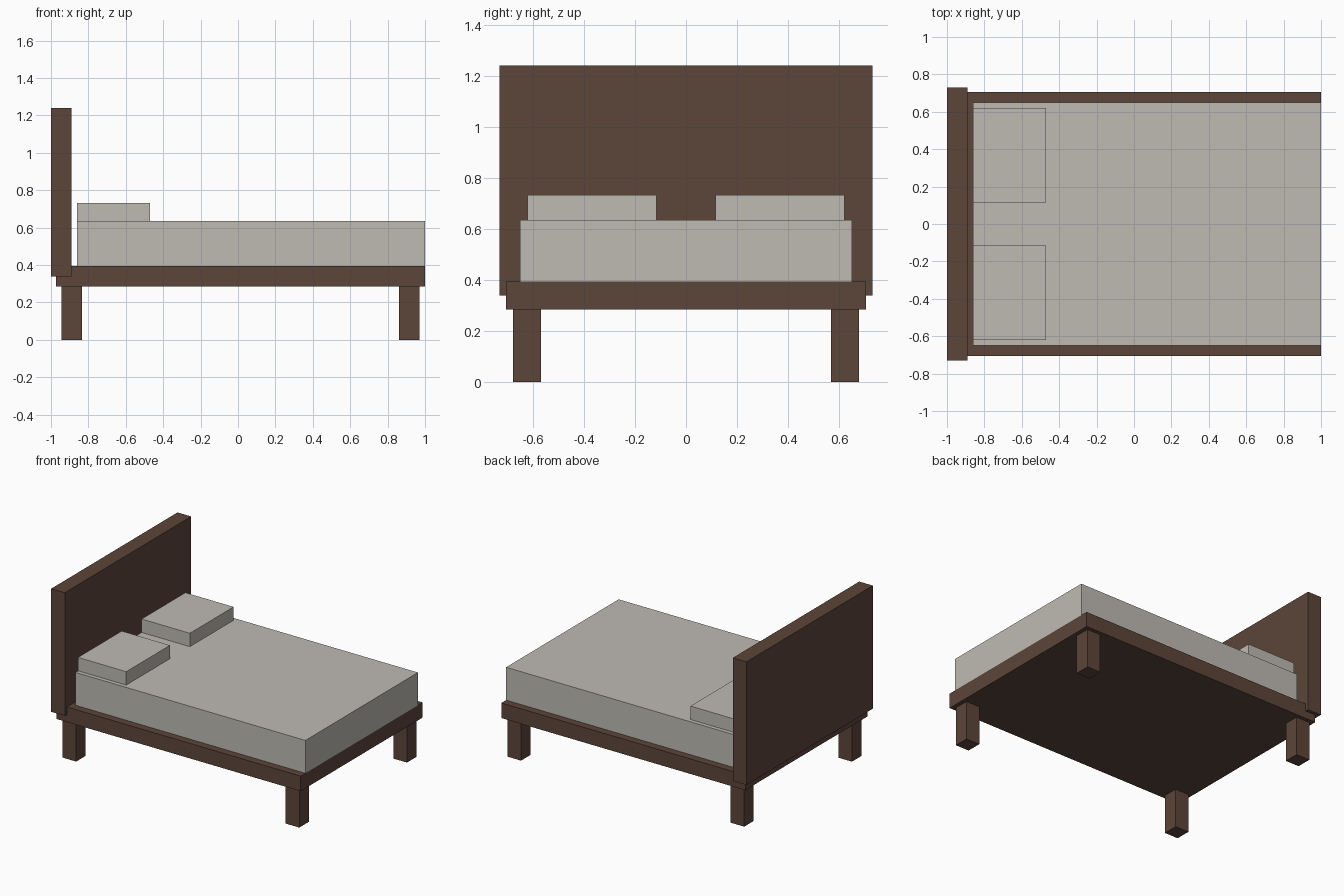
import bpy
import bmesh
from mathutils import Vector

cube = bpy.data.objects.get("Cube")
if cube:
    bpy.data.objects.remove(cube, do_unlink=True)


def make_material(name, rgb):
    mat = bpy.data.materials.new(name)
    mat.use_nodes = True
    color = (*rgb, 1.0)
    mat.diffuse_color = color
    mat.node_tree.nodes["Principled BSDF"].inputs["Base Color"].default_value = color
    return mat


def add_box(name, low, high, mat):
    """Box spanning two opposite corners, with its origin at the centre."""
    low, high = Vector(low), Vector(high)
    bm = bmesh.new()
    bmesh.ops.create_cube(bm, size=1.0)
    bmesh.ops.scale(bm, vec=high - low, verts=bm.verts)
    mesh = bpy.data.meshes.new(name)
    bm.to_mesh(mesh)
    bm.free()
    mesh.materials.append(mat)
    obj = bpy.data.objects.new(name, mesh)
    obj.location = (low + high) / 2
    bpy.context.collection.objects.link(obj)
    return obj


wood = make_material("dark brown wood", (0.107, 0.06, 0.042))
linen = make_material("warm grey linen", (0.52, 0.497, 0.456))

# Heights where the parts meet
frame_bottom, frame_top, mattress_top = 0.285, 0.395, 0.635

# Headboard, frame and mattress
add_box("headboard", (-1, -0.73, 0.34), (-0.89, 0.73, 1.24), wood)
add_box("bed_frame", (-0.973, -0.705, frame_bottom), (1, 0.705, frame_top), wood)
add_box("mattress", (-0.86, -0.65, frame_top), (1, 0.65, mattress_top), linen)

# Mirrored pillows and legs
for side, y_sign in (("right", -1), ("left", 1)):
    y0, y1 = sorted((0.115 * y_sign, 0.62 * y_sign))
    add_box(f"pillow_{side}", (-0.86, y0, mattress_top), (-0.47, y1, 0.733), linen)

    y0, y1 = sorted((0.567 * y_sign, 0.677 * y_sign))
    for end, x in (("head", -0.945), ("foot", 0.86)):
        add_box(f"leg_{end}_{side}", (x, y0, 0), (x + 0.11, y1, frame_bottom), wood)
